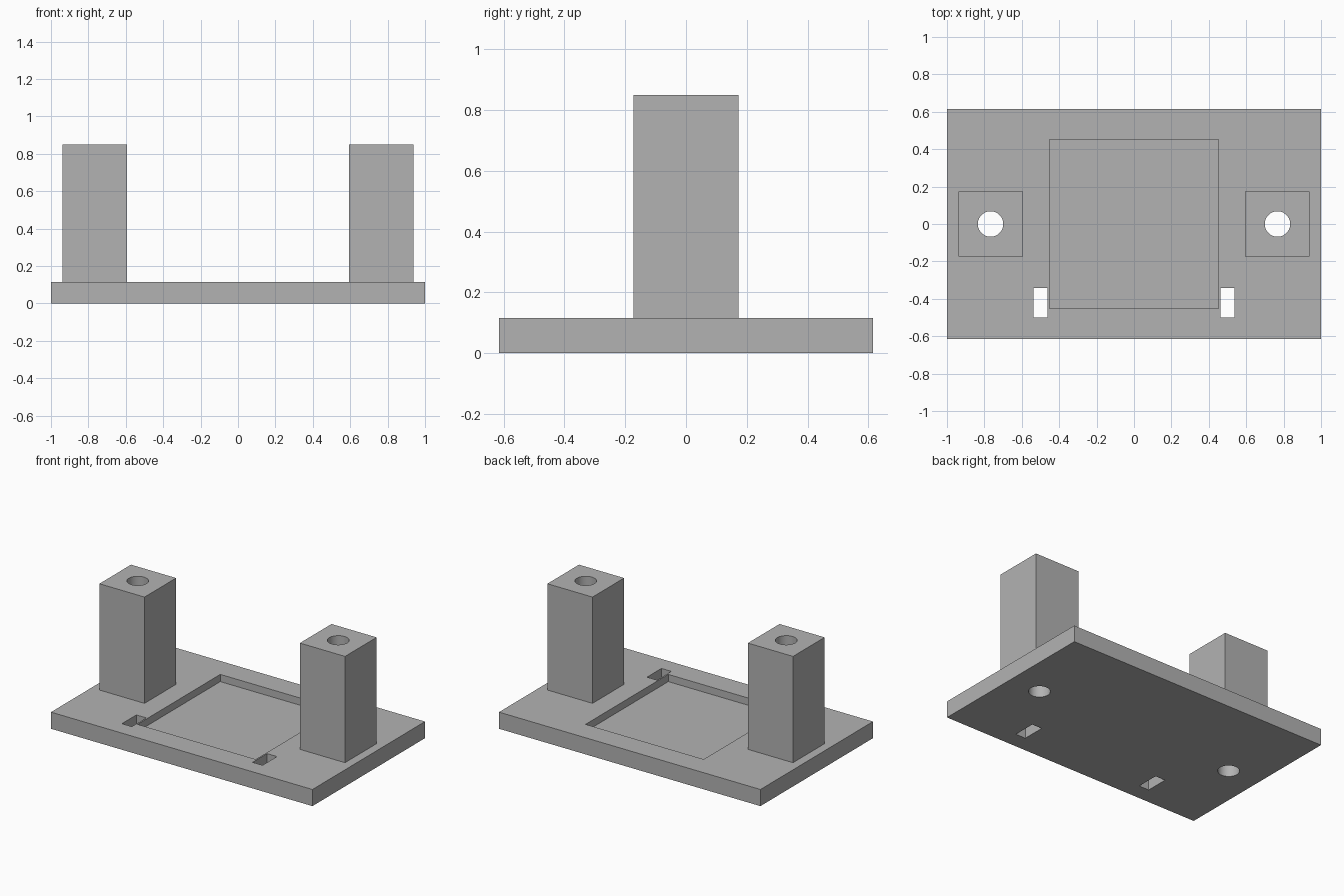
import bpy
import math

if "Cube" in bpy.data.objects:
    bpy.data.objects.remove(bpy.data.objects["Cube"], do_unlink=True)

PLATE_H = 0.115
POST_TOP = 0.85
POST_X = 0.767
POST_W = 0.345

grey = bpy.data.materials.new("plain grey")
grey.use_nodes = True
colour = (0.45, 0.45, 0.45, 1)
grey.diffuse_color = colour
grey.node_tree.nodes["Principled BSDF"].inputs["Base Color"].default_value = colour


def box(name, x, y, z):
    """Box given by its (min, max) range on each axis."""
    ranges = (x, y, z)
    bpy.ops.mesh.primitive_cube_add(size=1, location=[(a + b) / 2 for a, b in ranges])
    ob = bpy.context.object
    ob.name = name
    ob.scale = [b - a for a, b in ranges]
    bpy.ops.object.transform_apply(location=True, rotation=False, scale=True)
    ob.data.materials.append(grey)
    return ob


def bore(name, x):
    bpy.ops.mesh.primitive_cylinder_add(vertices=48, radius=0.068, depth=3, location=(x, 0, 0))
    ob = bpy.context.object
    ob.name = name
    ob.data.materials.append(grey)
    return ob


def cut(target, cutter):
    """Subtract the cutter, then discard it."""
    cutter.hide_render = True
    bpy.context.view_layer.objects.active = target
    mod = target.modifiers.new("cut", "BOOLEAN")
    mod.operation = "DIFFERENCE"
    mod.solver = "EXACT"
    mod.object = cutter
    bpy.ops.object.modifier_apply(modifier=mod.name)
    bpy.data.objects.remove(cutter, do_unlink=True)


# Base plate with a shallow square recess
plate = box("base_plate", (-1, 1), (-0.615, 0.615), (0, PLATE_H))
cut(plate, box("recess_cutter", (-0.452, 0.452), (-0.452, 0.452), (PLATE_H - 0.05, 0.3)))

parts = [plate]
for side, label in ((-1, "right"), (1, "left")):
    # Narrow strap slot through the plate
    slot_x = sorted((side * 0.462, side * 0.538))
    cut(plate, box("slot_cutter", slot_x, (-0.5, -0.342), (-0.2, 0.3)))

    # Square post with a bore running through post and plate
    cx = side * POST_X
    half = POST_W / 2
    post = box(label + "_post", (cx - half, cx + half), (-half, half), (PLATE_H, POST_TOP))
    cut(post, bore("bore_cutter", cx))
    cut(plate, bore("bore_cutter", cx))
    parts.append(post)

# Round bores smooth, all other edges sharp
for ob in parts:
    bpy.ops.object.select_all(action="DESELECT")
    ob.select_set(True)
    bpy.context.view_layer.objects.active = ob
    bpy.ops.object.shade_smooth_by_angle(angle=math.radians(30))
